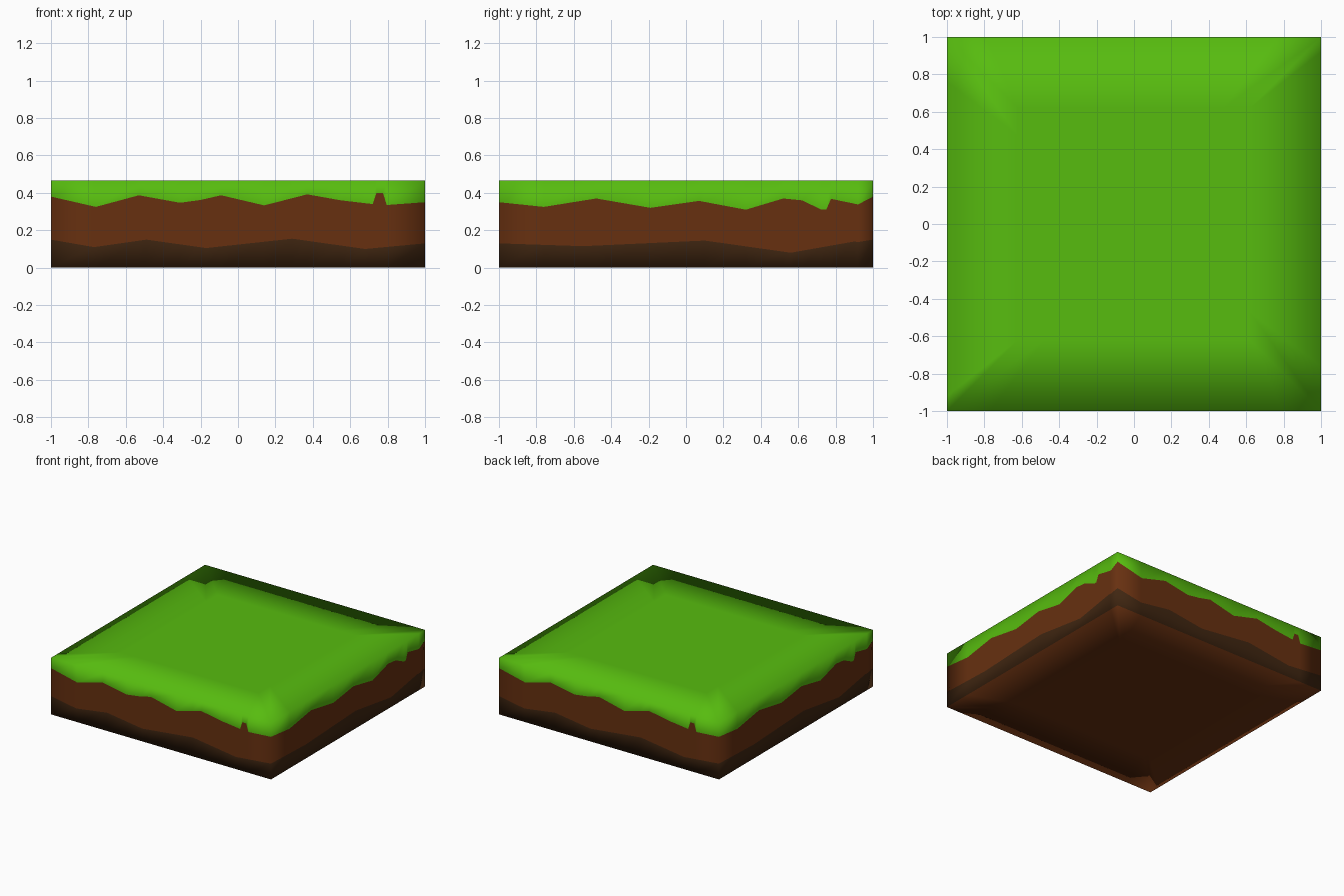
import bpy, bmesh

if "Cube" in bpy.data.objects:
    bpy.data.objects.remove(bpy.data.objects["Cube"])

H = 0.465   # block height
INSET = 0.62  # flat middle of the top and bottom

def material(name, rgb):
    m = bpy.data.materials.new(name)
    m.diffuse_color = (*[(c / 255 / 12.92 if c < 11 else ((c / 255 + 0.055) / 1.055) ** 2.4) for c in rgb], 1)
    m.use_nodes = True
    m.node_tree.nodes["Principled BSDF"].inputs["Base Color"].default_value = m.diffuse_color
    return m

mats = [material("grass_green", (87, 188, 15)),
        material("soil_brown", (103, 48, 16)),
        material("deep_soil", (64, 38, 17))]

# Ragged layer edges: (distance along the side, height)
grass_a = [(-1, .38), (-.76, .325), (-.53, .387), (-.31, .347), (-.2, .362), (-.09, .387), (.14, .333),
           (.37, .392), (.55, .36), (.72, .34), (.74, .4), (.775, .4), (.795, .335), (1, .35)]
deep_a = [(-1, .15), (-.77, .11), (-.49, .15), (-.17, .105), (.29, .155), (.68, .1), (1, .13)]
grass_b = [(-1, .35), (-.76, .325), (-.48, .37), (-.19, .32), (.07, .357), (.32, .31), (.52, .37),
           (.62, .36), (.725, .31), (.75, .31), (.775, .368), (.92, .338), (1, .36)]
deep_b = [(-1, .13), (-.55, .115), (.1, .145), (.56, .08), (.9, .14), (1, .125)]

def height(profile, t):
    for (t0, z0), (t1, z1) in zip(profile, profile[1:]):
        if t0 <= t <= t1:
            return z0 + (z1 - z0) * (t - t0) / (t1 - t0)

# Front, right, back and left; each side runs anticlockwise seen from above
sides = [(grass_a, deep_a, lambda t: (t, -1)), (grass_b, deep_b, lambda t: (1, t)),
         (grass_a, deep_a, lambda t: (-t, 1)), (grass_b, deep_b, lambda t: (-1, -t))]

bm = bmesh.new()
columns = []
for grass, deep, place in sides:
    for t in sorted({p[0] for p in grass + deep} - {1}):
        x, y = place(t)
        k = INSET
        points = [(x * k, y * k, 0), (x, y, 0), (x, y, height(deep, t)),
                  (x, y, height(grass, t)), (x, y, H), (x * k, y * k, H)]
        columns.append([bm.verts.new(p) for p in points])

# Bands from bottom rim up to top rim: one colour per band
for a, b in zip(columns, columns[1:] + columns[:1]):
    for i, colour in enumerate([1, 2, 1, 0, 0]):
        bm.faces.new((a[i], b[i], b[i + 1], a[i + 1])).material_index = colour

# Flat middles
bm.faces.new([c[-1] for c in columns]).material_index = 0
bm.faces.new([c[0] for c in reversed(columns)]).material_index = 1

for f in bm.faces:
    f.smooth = True
bm.normal_update()
mesh = bpy.data.meshes.new("ground_block")
bm.to_mesh(mesh)
bm.free()
for m in mats:
    mesh.materials.append(m)
block = bpy.data.objects.new("ground_block", mesh)
bpy.context.collection.objects.link(block)
